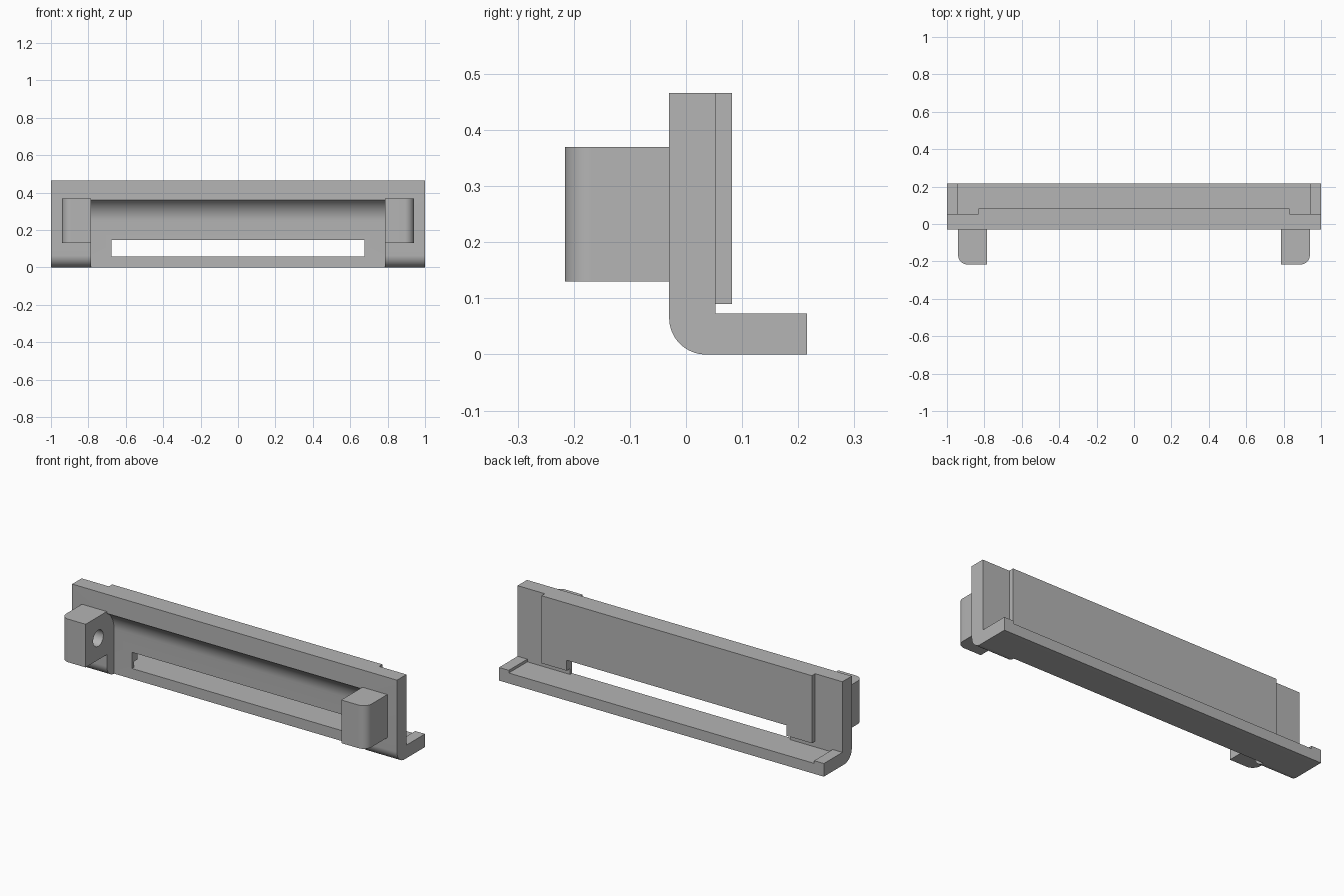
import bpy, bmesh
from math import radians, sin, cos
from mathutils import Vector

cube = bpy.data.objects.get("Cube")
if cube:
    bpy.data.objects.remove(cube, do_unlink=True)

grey = bpy.data.materials.new("plain grey")
grey.use_nodes = True
colour = (0.46, 0.46, 0.46, 1)
grey.diffuse_color = colour
grey.node_tree.nodes["Principled BSDF"].inputs["Base Color"].default_value = colour


def arc(cu, cv, r, start, end, steps=16):
    """Points along a circular arc, angles in degrees."""
    angles = [radians(start + (end - start) * i / steps) for i in range(steps + 1)]
    return [(cu + r * cos(a), cv + r * sin(a)) for a in angles]


def extrude(name, outline, axis, low, high):
    """Solid made by sweeping a 2D outline along one axis."""
    def place(u, v, w):
        return {"x": (w, u, v), "y": (u, w, v), "z": (u, v, w)}[axis]
    bm = bmesh.new()
    face = bm.faces.new([bm.verts.new(place(u, v, low)) for u, v in outline])
    swept = bmesh.ops.extrude_face_region(bm, geom=[face])["geom"]
    moved = [g for g in swept if isinstance(g, bmesh.types.BMVert)]
    bmesh.ops.translate(bm, verts=moved, vec=Vector(place(0, 0, high - low)))
    bmesh.ops.recalc_face_normals(bm, faces=bm.faces)
    mesh = bpy.data.meshes.new(name)
    bm.to_mesh(mesh)
    bm.free()
    mesh.materials.append(grey)
    obj = bpy.data.objects.new(name, mesh)
    bpy.context.collection.objects.link(obj)
    return obj


def box(name, x, y, z):
    return extrude(name, [(x[0], z[0]), (x[1], z[0]), (x[1], z[1]), (x[0], z[1])], "y", *y)


def activate(obj):
    bpy.ops.object.select_all(action="DESELECT")
    obj.select_set(True)
    bpy.context.view_layer.objects.active = obj


def cut(obj, cutter):
    """Subtract the cutter, then discard it."""
    mod = obj.modifiers.new("cut", "BOOLEAN")
    mod.operation, mod.solver, mod.object = "DIFFERENCE", "EXACT", cutter
    activate(obj)
    bpy.ops.object.modifier_apply(modifier=mod.name)
    bpy.data.objects.remove(cutter, do_unlink=True)


def smooth(obj):
    activate(obj)
    bpy.ops.object.shade_smooth_by_angle(angle=radians(30))


FRONT, BACK, TOP = -0.03, 0.053, 0.466
SLOT_X, SLOT_TOP = 0.677, 0.148

# L-shaped bracket with a rounded outer corner
bracket = extrude("bracket", arc(FRONT + 0.065, 0.065, 0.065, 180, 270)
                  + [(0.216, 0), (0.216, 0.073), (BACK, 0.073), (BACK, TOP), (FRONT, TOP)],
                  "x", -1, 1)

# Front channel with a concave top, open at the bottom
channel = arc(-0.092, 0.25, 0.126, 0, 90)
cut(bracket, extrude("channel_cutter", channel + [(-0.3, 0.376), (-0.3, -0.1), (0.034, -0.1)],
                     "x", -0.787, 0.787))

# Lowered foot surface between the end lips, and the long slot
cut(bracket, box("foot_cutter", (-0.94, 0.94), (BACK, 0.4), (0.058, 0.085)))
cut(bracket, box("slot_cutter", (-SLOT_X, SLOT_X), (-0.1, 0.1), (0.058, SLOT_TOP)))
smooth(bracket)

# Raised back panel, notched around the slot
half = [(SLOT_X, SLOT_TOP), (SLOT_X, 0.09), (0.832, 0.09), (0.832, TOP)]
extrude("back_panel", half + [(-x, z) for x, z in reversed(half)], "y", BACK, 0.082)

# Pivot lugs with a rounded outer corner and a blind pin hole
for side, name in ((1, "left_lug"), (-1, "right_lug")):
    outline = [(0.787, FRONT), (0.787, -0.216)] + arc(0.892, -0.168, 0.048, 270, 360) + [(0.94, FRONT)]
    lug = extrude(name, [(side * x, y) for x, y in outline], "z", 0.13, 0.37)
    ends = sorted((side * 0.7, side * 0.89))
    cut(lug, extrude("pin_cutter", arc(-0.105, 0.25, 0.045, 0, 345, 23), "x", *ends))
    smooth(lug)
